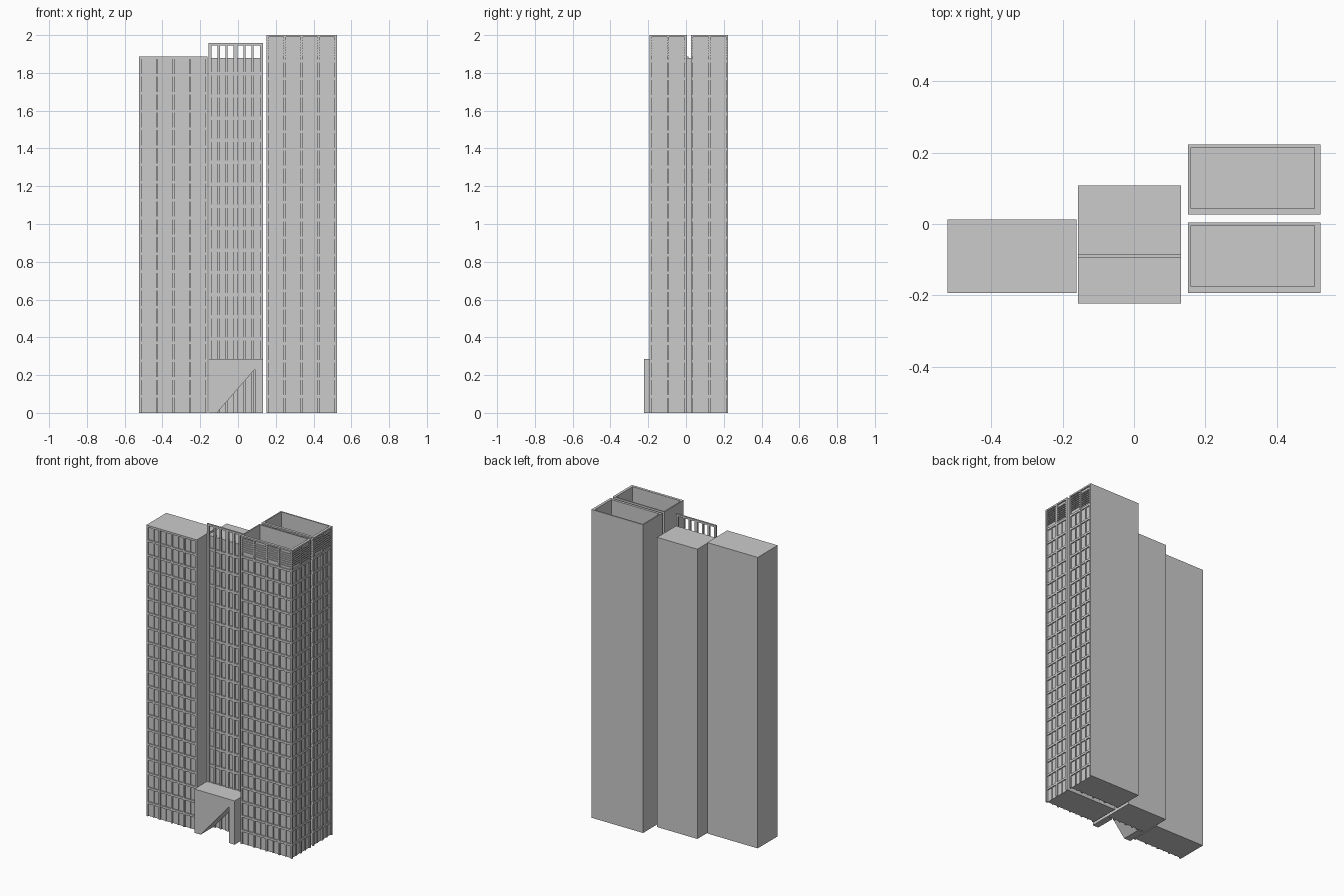
import bpy, bmesh
from mathutils import Vector

if "Cube" in bpy.data.objects:
    bpy.data.objects.remove(bpy.data.objects["Cube"])


def finish(bm, name):
    bmesh.ops.recalc_face_normals(bm, faces=bm.faces)
    me = bpy.data.meshes.new(name)
    bm.to_mesh(me)
    bm.free()
    ob = bpy.data.objects.new(name, me)
    bpy.context.collection.objects.link(ob)
    return ob


def box(bm, x0, x1, y0, y1, z0, z1):
    vs = bmesh.ops.create_cube(bm, size=1)["verts"]
    for v in vs:
        v.co = Vector((x0 if v.co.x < 0 else x1,
                       y0 if v.co.y < 0 else y1,
                       z0 if v.co.z < 0 else z1))


def prism(name, pts, y0, y1):
    # x-z profile extruded along y
    bm = bmesh.new()
    face = bm.faces.new([bm.verts.new((x, y0, z)) for x, z in pts])
    ext = bmesh.ops.extrude_face_region(bm, geom=[face])["geom"]
    for v in ext:
        if isinstance(v, bmesh.types.BMVert):
            v.co.y = y1
    return finish(bm, name)


def facade(name, side, wall, u0, u1, bays, ztop, depth, floors, roof, louvers=False):
    """Mullions, floor bands and louvers in front of a wall plane (side: 'front' or 'right')."""
    bm = bmesh.new()

    def bar(a, b, z0, z1, d):
        if side == "front":
            box(bm, a, b, wall - d, wall + 0.002, z0, z1)
        else:
            box(bm, wall - 0.002, wall + d, a, b, z0, z1)

    mw = 0.011
    step = (u1 - u0 - mw) / bays
    for i in range(bays + 1):                       # main mullions
        a = u0 + i * step
        bar(a, a + mw, 0, ztop, depth)
        if i == bays:
            break
        mid = a + mw / 2 + step / 2                 # thin centre mullion
        bar(mid - 0.003, mid + 0.003, 0, roof, depth * 0.6)
        if louvers:                                 # louver slats at plant level
            drop = 0.01 * (i % 2)
            for k in range(7):
                z = roof + 0.022 - drop + k * 0.0138
                bar(a + mw, a + step, z, z + 0.007, depth * 0.7)
    fl = roof / floors
    for k in range(1, floors + 1):                  # floor bands
        bar(u0 + 0.002, u1 - 0.002, k * fl - 0.014, k * fl, depth * 0.75)
    bar(u0, u1, ztop - 0.01, ztop, depth)           # top rail
    return finish(bm, name)


D = 0.009

# left tower
bm = bmesh.new()
box(bm, -0.523, -0.161, -0.184, 0.012, 0, 1.888)
finish(bm, "left_tower")
facade("left_tower_facade", "front", -0.184, -0.523, -0.161, 4, 1.888, D, 20, 1.888)

# middle tower
bm = bmesh.new()
box(bm, -0.157, 0.132, -0.086, 0.108, 0, 1.88)
finish(bm, "middle_tower")

# open screen rising above the middle tower
bm = bmesh.new()
SY0, SY1 = -0.096, -0.085
for x, w in ((-0.149, 0.016), (-0.102, 0.011), (-0.061, 0.011), (-0.013, 0.022),
             (0.035, 0.011), (0.076, 0.011), (0.124, 0.016)):
    box(bm, x - w / 2, x + w / 2, SY0, SY1, 0, 1.958)
box(bm, -0.157, 0.132, SY0, SY1, 1.946, 1.958)
for k in range(14):
    z = 0.285 + k * 0.1168
    box(bm, -0.156, 0.131, SY0 + 0.003, SY1, z - 0.018, z)
finish(bm, "middle_screen")

# entrance block with a triangular opening
prism("entrance_portal",
      [(-0.157, 0), (-0.112, 0), (0.09, 0.232), (0.09, 0), (0.132, 0),
       (0.132, 0.284), (-0.157, 0.284)], -0.223, -0.094)

# twin right towers with sunken roofs
for name, y0 in (("right_front_tower", -0.193), ("right_back_tower", 0.026)):
    y1 = y0 + 0.197
    x0, x1 = 0.152, 0.523
    wx, wy = x1 - D, y0 + D
    bm = bmesh.new()
    box(bm, x0, wx, wy, y1, 0, 2.0)
    bm.faces.ensure_lookup_table()
    top = max(bm.faces, key=lambda f: f.calc_center_median().z)
    bmesh.ops.inset_region(bm, faces=[top], thickness=0.0115)
    low = bmesh.ops.extrude_face_region(bm, geom=[top])["geom"]
    for g in low:
        if isinstance(g, bmesh.types.BMVert):
            g.co.z = 1.88
    bmesh.ops.delete(bm, geom=[top], context="FACES")
    finish(bm, name)
    facade(name + "_front_facade", "front", wy, x0, x1, 4, 2.0, D, 20, 1.87, True)
    facade(name + "_side_facade", "right", wx, y0, y1, 2, 2.0, D, 20, 1.87, True)
